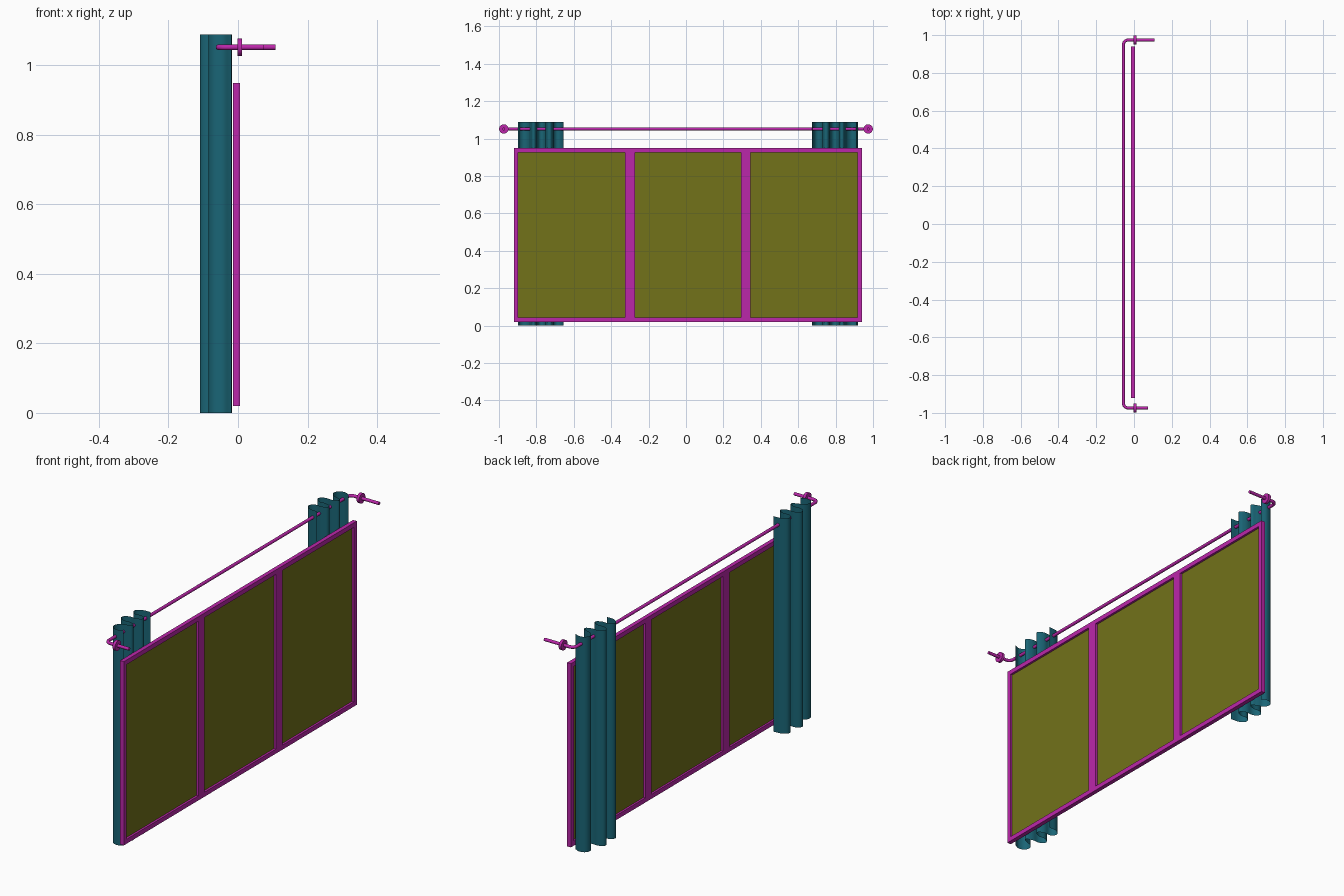
import bpy, math
from mathutils import Vector

if "Cube" in bpy.data.objects:
    bpy.data.objects.remove(bpy.data.objects["Cube"])


def material(name, color):
    m = bpy.data.materials.new(name)
    m.diffuse_color = color
    m.use_nodes = True
    m.node_tree.nodes["Principled BSDF"].inputs["Base Color"].default_value = m.diffuse_color
    return m


MAGENTA = material("frame_magenta", (0.5, 0.02, 0.4, 1))
OLIVE = material("pane_olive", (0.17, 0.17, 0.01, 1))
TEAL = material("curtain_teal", (0.01, 0.13, 0.18, 1))


def mesh_object(name, verts, faces, mat):
    me = bpy.data.meshes.new(name)
    me.from_pydata(verts, [], faces)
    me.materials.append(mat)
    ob = bpy.data.objects.new(name, me)
    bpy.context.collection.objects.link(ob)
    return ob


def box(name, lo, hi, mat):
    bpy.ops.mesh.primitive_cube_add(size=1, location=(Vector(lo) + Vector(hi)) / 2)
    ob = bpy.context.object
    ob.name = name
    ob.scale = Vector(hi) - Vector(lo)
    bpy.ops.object.transform_apply(location=False, rotation=False, scale=True)
    ob.data.materials.append(mat)
    return ob


def to_smooth_mesh(ob, mat):
    bpy.ops.object.select_all(action='DESELECT')
    ob.select_set(True)
    bpy.context.view_layer.objects.active = ob
    if ob.type == 'CURVE':
        bpy.ops.object.convert(target='MESH')
    ob = bpy.context.object
    ob.data.materials.clear()
    ob.data.materials.append(mat)
    bpy.ops.object.shade_smooth_by_angle(angle=math.radians(40))
    return ob


# window frame: outer rails and stiles, two mullions
X0, X1 = -0.015, 0.006
Y0, Y1, Z0, Z1, B = -0.92, 0.94, 0.02, 0.948, 0.023
box("bottom_rail", (X0, Y0, Z0), (X1, Y1, Z0 + B), MAGENTA)
box("top_rail", (X0, Y0, Z1 - B), (X1, Y1, Z1), MAGENTA)
uprights = [(Y0, Y0 + B), (-0.325, -0.274), (0.295, 0.345), (Y1 - B, Y1)]
for i, (a, b) in enumerate(uprights):
    box(f"upright_{i + 1}", (X0, a, Z0 + B), (X1, b, Z1 - B), MAGENTA)

# glass panes, single sheets between the uprights
for i in range(3):
    a, b = uprights[i][1], uprights[i + 1][0]
    x = -0.005
    mesh_object(f"pane_{i + 1}", [(x, a, Z0 + B), (x, b, Z0 + B), (x, b, Z1 - B), (x, a, Z1 - B)],
                [(0, 1, 2, 3)], OLIVE)

# curtains: open pleated sheets, mirrored; (distance from outer edge, x)
PLEATS = [(.012, -.018), (.001, -.05), (.022, -.083), (.055, -.075), (.07, -.04),
          (.085, -.017), (.101, -.04), (.105, -.09), (.125, -.109), (.148, -.09),
          (.152, -.04), (.17, -.017), (.189, -.04), (.192, -.085), (.215, -.1),
          (.238, -.08), (.245, -.03)]
HEIGHT = 1.088
for name, edge, sgn in (("left_curtain", -0.90, 1), ("right_curtain", 0.92, -1)):
    cu = bpy.data.curves.new(name, 'CURVE')
    cu.dimensions = '2D'
    cu.fill_mode = 'NONE'
    cu.resolution_u = 6
    cu.extrude = HEIGHT / 2
    sp = cu.splines.new('BEZIER')
    sp.bezier_points.add(len(PLEATS) - 1)
    for p, (d, x) in zip(sp.bezier_points, PLEATS):
        p.co = (x, edge + sgn * d, 0)
        p.handle_left_type = p.handle_right_type = 'AUTO'
    ob = bpy.data.objects.new(name, cu)
    ob.location.z = HEIGHT / 2
    bpy.context.collection.objects.link(ob)
    to_smooth_mesh(ob, TEAL)

# curtain rod with rounded corners bent towards the wall
RX, RY, RZ, R = -0.056, 0.974, 1.051, 0.025
path = [(0.075, -RY)]
for a in range(0, 91, 15):
    t = math.radians(a)
    path.append((RX + R - R * math.sin(t), -RY + R - R * math.cos(t)))
path += [(x, -y) for x, y in reversed(path[1:])] + [(0.108, RY)]
cu = bpy.data.curves.new("curtain_rod", 'CURVE')
cu.dimensions = '3D'
cu.bevel_depth = 0.008
cu.bevel_resolution = 3
cu.use_fill_caps = True
sp = cu.splines.new('POLY')
sp.points.add(len(path) - 1)
for p, (x, y) in zip(sp.points, path):
    p.co = (x, y, RZ, 1)
rod = bpy.data.objects.new("curtain_rod", cu)
bpy.context.collection.objects.link(rod)
to_smooth_mesh(rod, MAGENTA)

# wall flanges on the rod ends
for name, y in (("left_flange", -RY), ("right_flange", RY)):
    bpy.ops.mesh.primitive_cylinder_add(vertices=32, radius=0.025, depth=0.014,
                                        location=(0.005, y, RZ), rotation=(0, math.pi / 2, 0))
    bpy.context.object.name = name
    to_smooth_mesh(bpy.context.object, MAGENTA)
